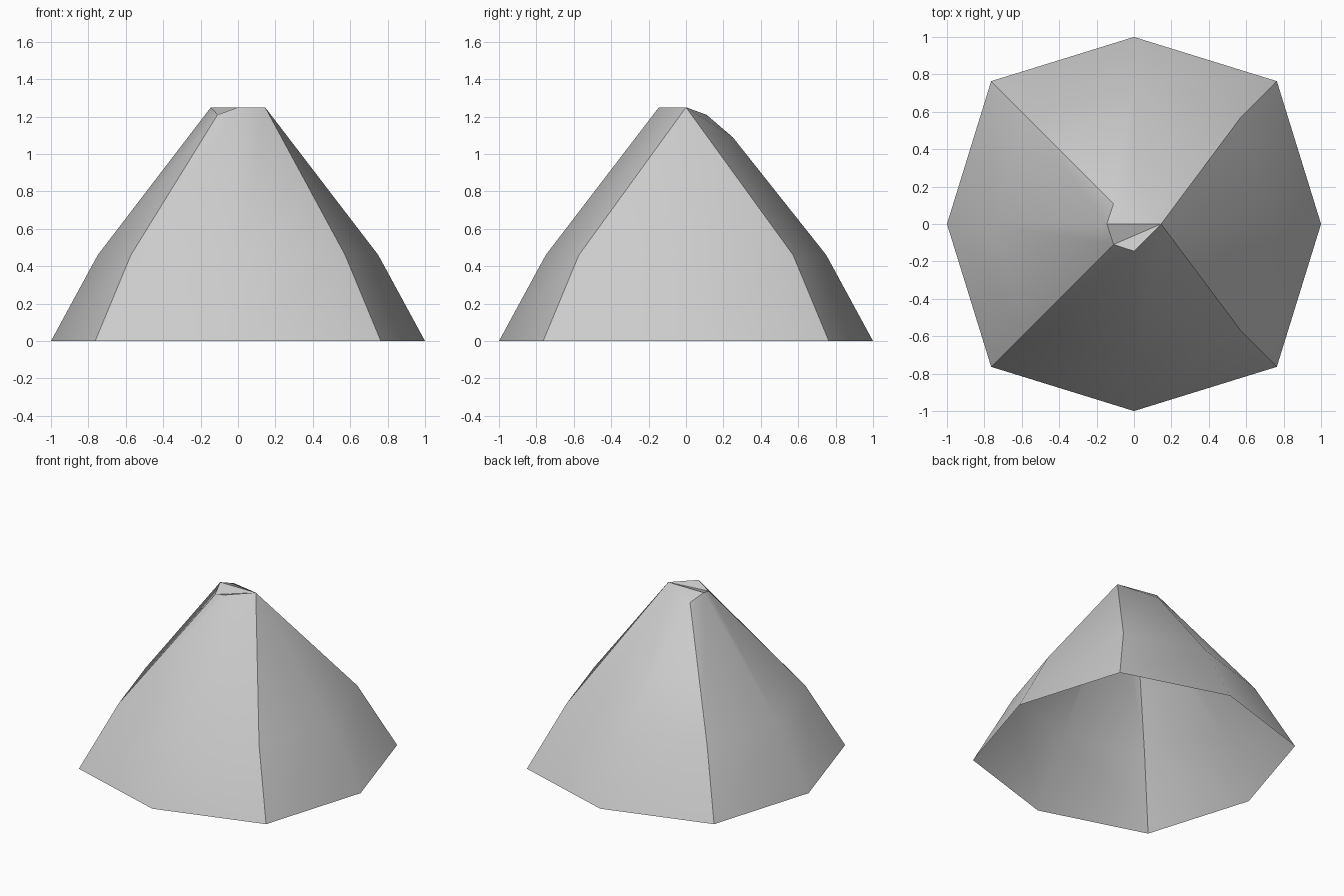
import bpy, bmesh
from math import cos, sin, pi, radians
from mathutils import Vector

cube = bpy.data.objects.get("Cube")
if cube:
    bpy.data.objects.remove(cube, do_unlink=True)

# One plain stone colour
stone = bpy.data.materials.new("stone_grey")
stone.use_nodes = True
grey = (0.6, 0.6, 0.6, 1)
stone.diffuse_color = grey
stone.node_tree.nodes["Principled BSDF"].inputs["Base Color"].default_value = grey


def ring(bm, side, corner, z):
    """Eight points, alternating side middles and corners, starting at +x."""
    return [bm.verts.new((r * cos(i * pi / 4), r * sin(i * pi / 4), z))
            for i in range(8) for r in [corner if i % 2 else side]]


bm = bmesh.new()

# Foot, shoulder and summit rings
foot = ring(bm, 1.0, 1.08, 0)
shoulder = ring(bm, 0.75, 0.81, 0.46)
summit = ring(bm, 0.145, 0.155, 1.25)

# Uneven summit: low left corners, a low back, right corners drawn into one peak
for i in (3, 5):
    summit[i].co.z = 1.21
summit[2].co = Vector((0, 0.25, 1.09))
for i in (1, 7):
    summit[i].co = summit[0].co

# Open-bottomed flanks
for low, high in ((foot, shoulder), (shoulder, summit)):
    for i in range(8):
        j = (i + 1) % 8
        f = bm.faces.new((low[i], low[j], high[j], high[i]))
        # Hard creases run down the four corners
        for e in f.edges:
            if all(v in (low[k], high[k]) for k in (1, 3, 5, 7)[i // 2:i // 2 + 1]
                   for v in e.verts):
                e.smooth = False

# Folded cap fanned out from the peak
for i in range(2, 6):
    bm.faces.new((summit[0], summit[i], summit[i + 1]))

bmesh.ops.remove_doubles(bm, verts=bm.verts, dist=0.001)
bmesh.ops.dissolve_degenerate(bm, edges=bm.edges, dist=0.0005)

mesh = bpy.data.meshes.new("mountain_shell")
bm.to_mesh(mesh)
bm.free()
mesh.materials.append(stone)
mountain = bpy.data.objects.new("mountain_shell", mesh)
bpy.context.collection.objects.link(mountain)

# Smooth flanks, sharp ridges
bpy.context.view_layer.objects.active = mountain
mountain.select_set(True)
bpy.ops.object.shade_smooth_by_angle(angle=radians(35), keep_sharp_edges=True)
